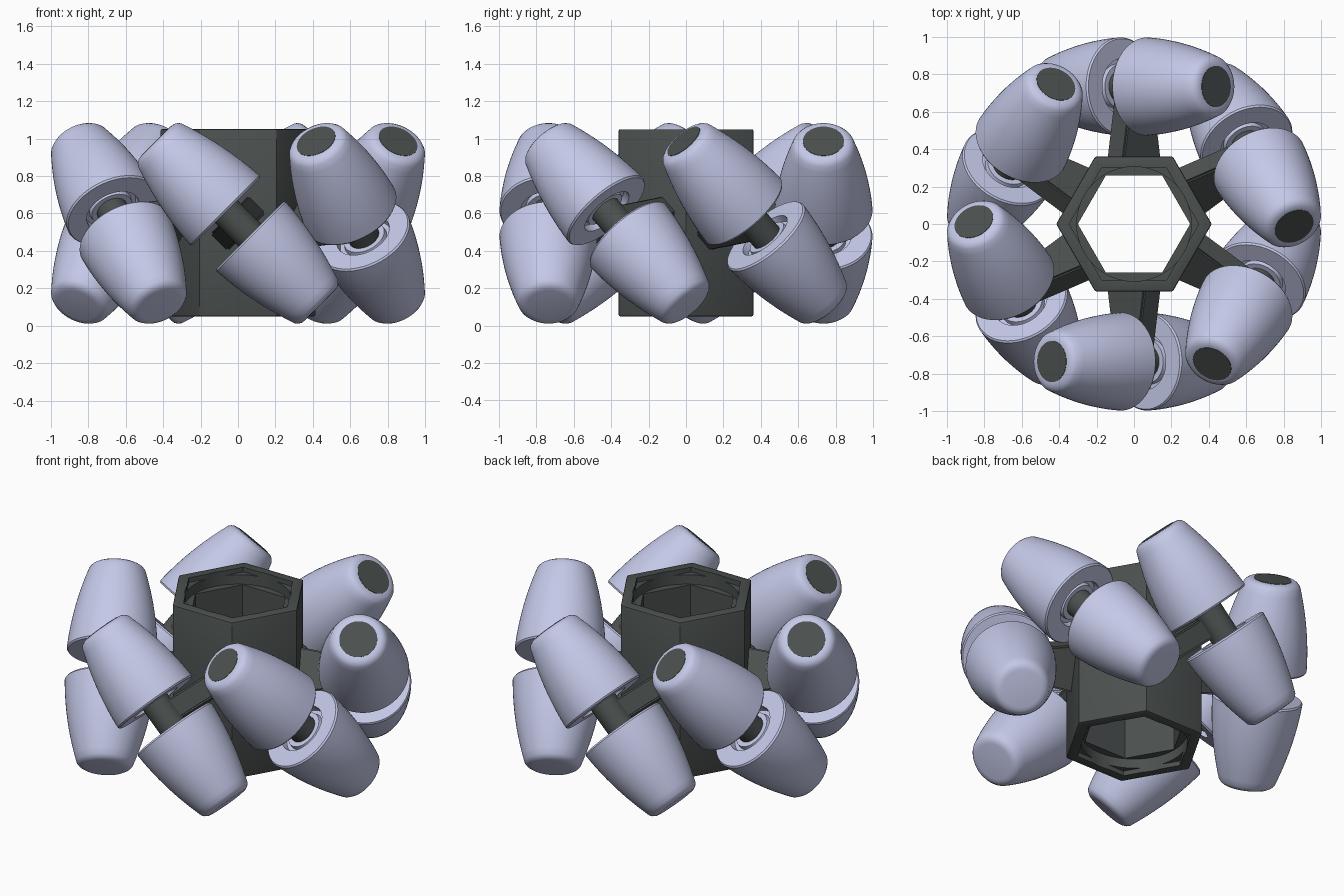
import bpy, bmesh, math
from mathutils import Matrix, Vector

if "Cube" in bpy.data.objects:
    bpy.data.objects.remove(bpy.data.objects["Cube"])

MID_Z = 0.547      # mid height of the wheel
AXIS_R = 0.735     # distance of roller axes from the wheel centre


def material(name, rgb):
    m = bpy.data.materials.new(name)
    m.diffuse_color = (*rgb, 1)
    m.use_nodes = True
    m.node_tree.nodes["Principled BSDF"].inputs["Base Color"].default_value = m.diffuse_color
    return m


PALE = material("pale_lavender", (0.55, 0.58, 0.80))
DARK = material("dark_grey", (0.07, 0.08, 0.078))


def make_mesh(name, bm, mat, angle=32):
    bmesh.ops.recalc_face_normals(bm, faces=bm.faces)
    me = bpy.data.meshes.new(name)
    bm.to_mesh(me)
    bm.free()
    me.materials.append(mat)
    me.polygons.foreach_set("use_smooth", [True] * len(me.polygons))
    me.set_sharp_from_angle(angle=math.radians(angle))
    return me


def place(name, me, matrix=Matrix()):
    ob = bpy.data.objects.new(name, me)
    bpy.context.collection.objects.link(ob)
    ob.matrix_world = matrix
    return ob


def lathe(profile, n=48):
    """Revolve (z, r) points about z; both ends are closed on the axis or looped."""
    bm = bmesh.new()
    rings = []
    for z, r in profile:
        rings.append([bm.verts.new((r * math.cos(2 * math.pi * i / n),
                                    r * math.sin(2 * math.pi * i / n), z)) for i in range(n)])
    for a, b in zip(rings, rings[1:]):
        for i in range(n):
            j = (i + 1) % n
            bm.faces.new((a[i], a[j], b[j], b[i]))
    bm.faces.new(rings[0][::-1])
    bm.faces.new(rings[-1])
    return bm


def prism(name, radius, z0, z1, n=6):
    return place(name, make_mesh(name, lathe([(z0, radius), (z1, radius)], n), DARK))


# Hexagonal hub with hex bore and stepped recesses at both ends
K = 2 / math.sqrt(3)
hub = prism("hub", 0.36 * K, 0.05, 1.05)
bev = hub.modifiers.new("edge_bevel", "BEVEL")
bev.width, bev.segments = 0.008, 2
cutters = [prism("bore_cutter", 0.26 * K, -0.2, 1.3)]
for lo, hi, step in ((0.99, 1.3, 0.01), (-0.2, 0.11, -0.01)):
    end = 1.05 if step > 0 else 0.05
    sgn = 1 if step > 0 else -1
    for nm, rad, depth, n in (("rim_cutter", 0.30 * K, 0.03, 6), ("ledge_cutter", 0.306, 0.09, 48)):
        a, b = sorted((end - sgn * depth, end + sgn * 0.2))
        cutters.append(prism(nm, rad, a, b, n))
for c in cutters:
    mod = hub.modifiers.new("cut", "BOOLEAN")
    mod.operation, mod.solver, mod.object = "DIFFERENCE", "EXACT", c
dg = bpy.context.evaluated_depsgraph_get()
cut_mesh = bpy.data.meshes.new_from_object(hub.evaluated_get(dg))
hub.modifiers.clear()
hub.data = cut_mesh
hub.data.set_sharp_from_angle(angle=math.radians(30))
for c in cutters:
    bpy.data.objects.remove(c)


# Half roller: barrel curve that fills the outer cylinder of radius 1
def barrel(t):
    d = math.hypot(t * math.sqrt(0.5), AXIS_R)
    k = t / (2 * d)
    return t + (1 - d) * k, (1 - d) * math.sqrt(1 - k * k)


profile = [(0.105, 0.08), (0.105, 0.115), (0.13, 0.12), (0.13, 0.145), (0.09, 0.15),
           (0.09, 0.255)]
profile += [barrel(0.085 + 0.451 * i / 12) for i in range(13)]
profile += [(0.607, 0.151), (0.617, 0.134), (0.62, 0.113)]
roller_mesh = make_mesh("half_roller", lathe(profile, 64), PALE)

# Shaft whose wider head shows at the upper roller end
shaft_mesh = make_mesh("roller_shaft", lathe(
    [(-0.6, 0.085), (0.6, 0.085), (0.6, 0.11), (0.622, 0.11)]), DARK)

# Tapered spoke from hub face to shaft
bm = bmesh.new()
bmesh.ops.create_cube(bm, size=1)
for v in bm.verts:
    at_hub = v.co.y > 0
    v.co = Vector((math.copysign(0.15 if at_hub else 0.08, v.co.x),
                   0.42 if at_hub else 0.0,
                   math.copysign(0.065, v.co.z)))
bmesh.ops.bevel(bm, geom=bm.edges[:], offset=0.01, segments=2, affect="EDGES")
spoke_mesh = make_mesh("spoke", bm, DARK)

# Six roller sets, axes tilted 45 degrees
for k in range(6):
    m = (Matrix.Rotation(k * math.pi / 3, 4, "Z")
         @ Matrix.Translation((0, -AXIS_R, MID_Z))
         @ Matrix.Rotation(-math.pi / 4, 4, "Y"))
    place(f"upper_roller_{k + 1}", roller_mesh, m)
    place(f"lower_roller_{k + 1}", roller_mesh, m @ Matrix.Rotation(math.pi, 4, "Y"))
    place(f"roller_shaft_{k + 1}", shaft_mesh, m)
    place(f"spoke_{k + 1}", spoke_mesh, m)
